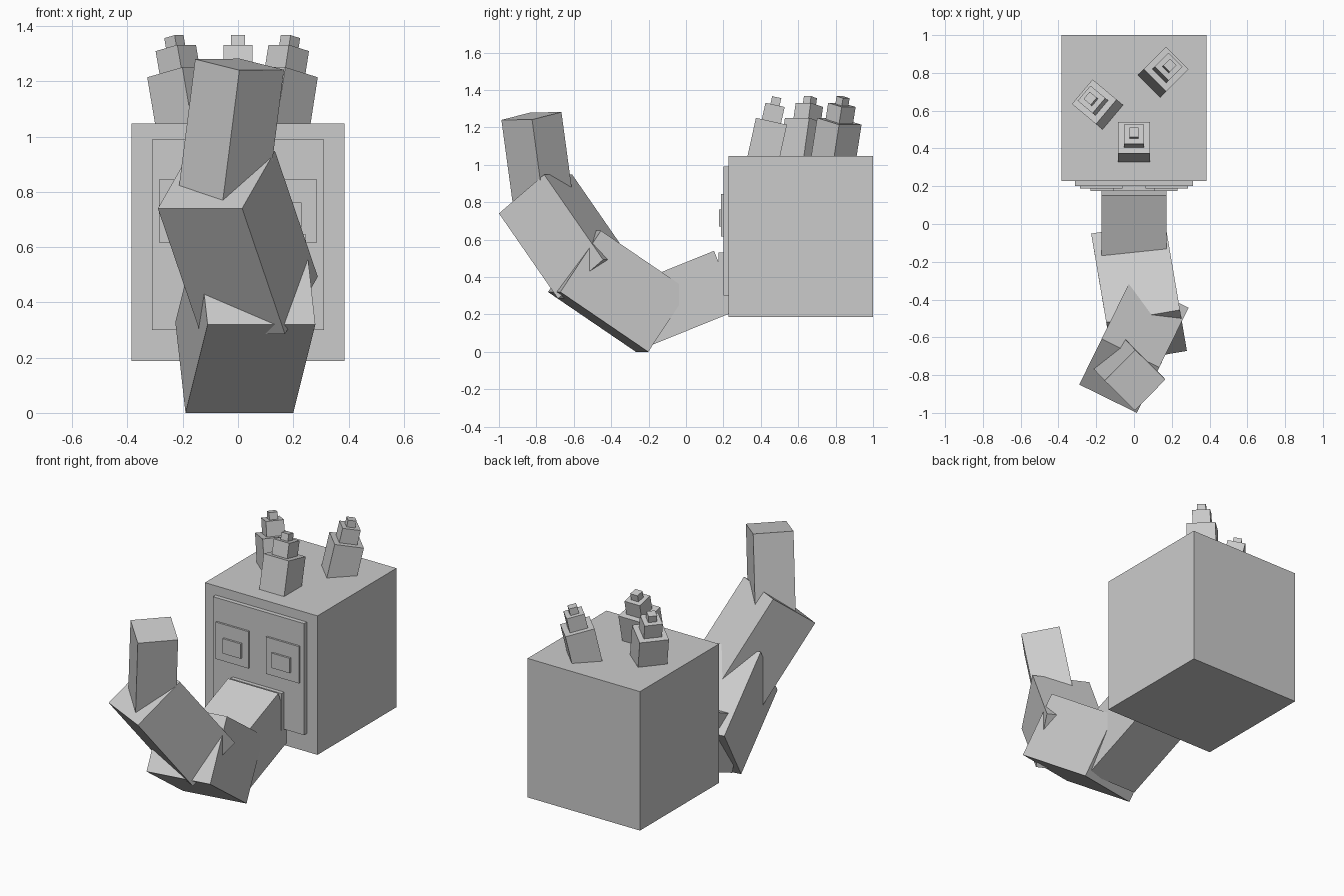
import bpy, bmesh, math
from mathutils import Matrix, Vector

if "Cube" in bpy.data.objects:
    bpy.data.objects.remove(bpy.data.objects["Cube"])

grey = bpy.data.materials.new("plain grey")
grey.diffuse_color = (0.6, 0.6, 0.6, 1)
grey.use_nodes = True
grey.node_tree.nodes["Principled BSDF"].inputs["Base Color"].default_value = grey.diffuse_color


def box(name, matrix):
    """Unit cube (0..1 on each axis) placed by a matrix."""
    bm = bmesh.new()
    bmesh.ops.create_cube(bm, size=1, matrix=matrix @ Matrix.Translation((0.5, 0.5, 0.5)))
    bmesh.ops.recalc_face_normals(bm, faces=bm.faces)
    mesh = bpy.data.meshes.new(name)
    bm.to_mesh(mesh)
    bm.free()
    mesh.materials.append(grey)
    obj = bpy.data.objects.new(name, mesh)
    bpy.context.collection.objects.link(obj)
    return obj


def bounds(name, x, y, z):
    """Upright box from its low and high limits."""
    return box(name, Matrix.Translation((x[0], y[0], z[0]))
               @ Matrix.Diagonal((x[1] - x[0], y[1] - y[0], z[1] - z[0], 1)))


def limb(name, corner, width, length, height):
    """Tilted box from a corner, a width edge, a length edge and a height."""
    w, l = Vector(width), Vector(length)
    h = l.cross(w).normalized() * height
    m = Matrix((w, l, h)).transposed().to_4x4()
    m.translation = Vector(corner)
    return box(name, m)


# Head and the layered face
bounds("head", (-0.385, 0.385), (0.227, 1.0), (0.187, 1.047))
bounds("face_plate", (-0.312, 0.312), (0.2, 0.23), (0.3, 0.99))
bounds("mouth_plate", (-0.175, 0.175), (0.175, 0.21), (0.302, 0.53))
for side, s in (("left", -1), ("right", 1)):
    bounds("eye_" + side, sorted((s * 0.06, s * 0.285)), (0.188, 0.21), (0.617, 0.845))
    bounds("pupil_" + side, sorted((s * 0.105, s * 0.23)), (0.176, 0.2), (0.67, 0.762))

# Curling trunk, from the face to the tip
limb("trunk_base", (-0.173, 0.278, 0.223), (0.345, 0, 0), (0, -0.482, -0.195), 0.342)
limb("trunk_lower", (-0.19, -0.268, 0), (0.39, 0.066, 0), (0.08, -0.47, 0.32), 0.395)
limb("trunk_upper", (-0.135, -0.535, 0.285), (0.305, -0.15, 0), (-0.155, -0.315, 0.455), 0.34)
limb("trunk_tip", (-0.2225, -0.758, 0.749), (0.16, -0.157, -0.04), (0.0675, -0.072, 0.531), 0.23)

# Three leaning tufts, each a stack of shrinking blocks
tufts = (("front", 0, 0.416, 0), ("right", 0.141, 0.791, -45), ("left", -0.179, 0.621, 50))
stack = ((0.17, -0.04, 0.19), (0.105, 0.17, 0.28), (0.05, 0.27, 0.322))
for side, x, y, yaw in tufts:
    frame = (Matrix.Translation((x, y, 1.047))
             @ Matrix.Rotation(math.radians(yaw), 4, 'Z')
             @ Matrix.Rotation(math.radians(-12.4), 4, 'X'))
    for i, (w, low, high) in enumerate(stack, 1):
        box(f"tuft_{side}_block_{i}", frame @ Matrix.Translation((-w / 2, -w / 2, low))
            @ Matrix.Diagonal((w, w, high - low, 1)))
